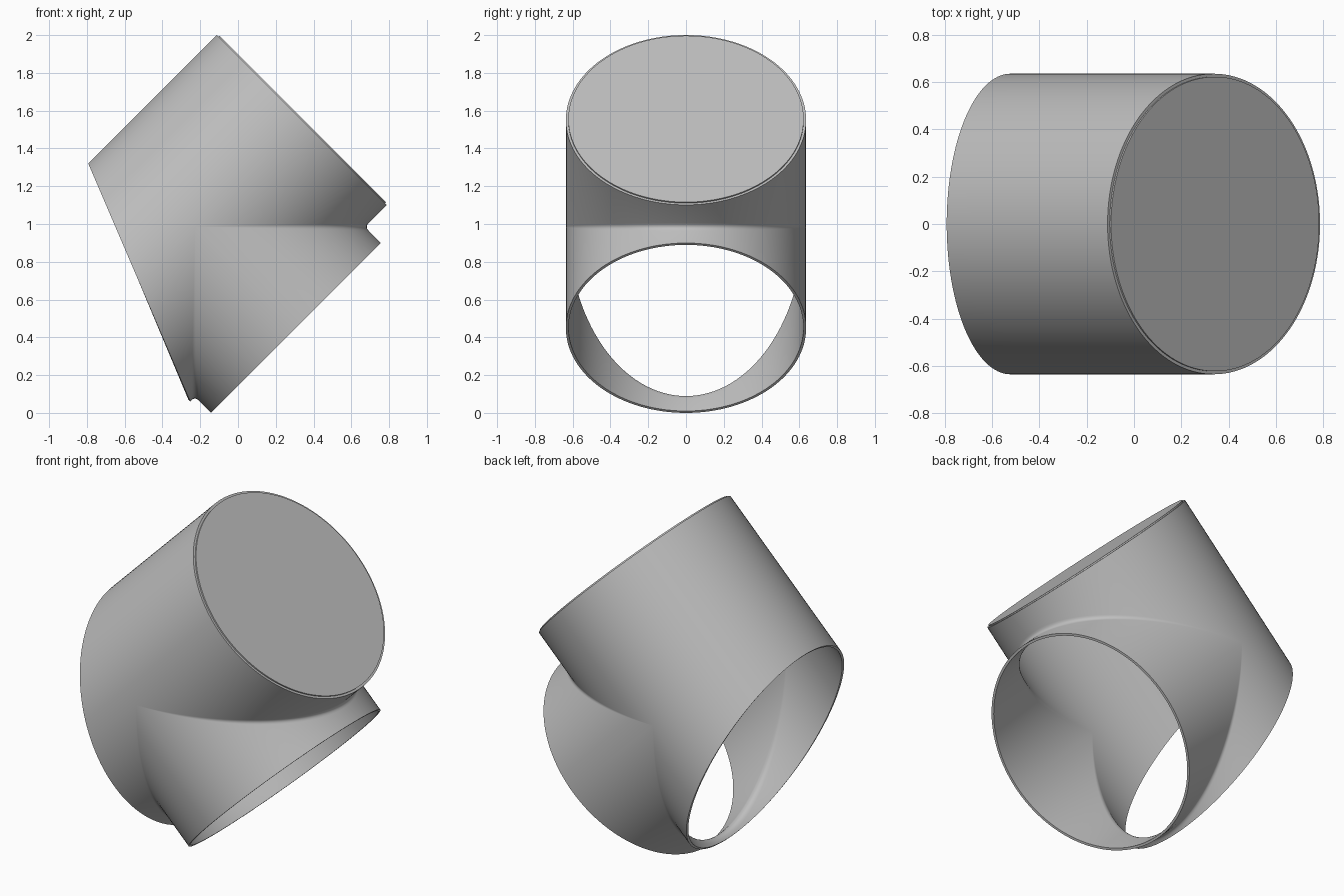
import bpy, bmesh, math
from mathutils import Vector, Matrix

if "Cube" in bpy.data.objects:
    bpy.data.objects.remove(bpy.data.objects["Cube"], do_unlink=True)

R = 0.636          # outer radius of both tubes
WALL = 0.014       # wall thickness
RIM = 0.80         # closed end of the main tube
MOUTH = 0.757      # open end of the branch tube
N = 128            # columns around each tube
FILLET = 0.028     # largest setback of the blended joint
H = math.sqrt(0.5)

grey = bpy.data.materials.new("plain_grey")
grey.use_nodes = True
grey.diffuse_color = (0.52, 0.52, 0.52, 1)
grey.node_tree.nodes["Principled BSDF"].inputs["Base Color"].default_value = (0.52, 0.52, 0.52, 1)


def place(u, v, y):
    """u runs along the main tube, v along the branch tube."""
    return Vector((-0.228 + (u + v) * H, y, 0.985 + (u - v) * H))


def slant(v):
    """Mitred lower end of the main tube."""
    return -0.417 - 0.4 * v


def finish(name, bm):
    mesh = bpy.data.meshes.new(name)
    bm.to_mesh(mesh)
    bm.free()
    mesh.materials.append(grey)
    obj = bpy.data.objects.new(name, mesh)
    bpy.context.collection.objects.link(obj)
    bpy.ops.object.select_all(action="DESELECT")
    obj.select_set(True)
    bpy.context.view_layer.objects.active = obj
    return obj


def sheet(bm, columns):
    """Join neighbouring columns of points with quads."""
    grid = [[bm.verts.new(p) for p in col] for col in columns]
    for a, b in zip(grid, grid[1:]):
        for k in range(len(a) - 1):
            bm.faces.new((a[k], a[k + 1], b[k + 1], b[k]))


def joint_column(angle, side):
    """Main tube end, rounded inner corner, branch mouth."""
    v, y = R * math.cos(angle), R * math.sin(angle)
    d = FILLET * v / R
    pts = [(RIM if side > 0 else slant(v), v)]
    for k in range(6):
        t = k / 5
        pts.append((side * (v + d * (1 - t) ** 2), v + d * t * t))
    pts.append((side * v, MOUTH))
    return [place(u, w, y) for u, w in pts]


def back_column(angle):
    v, y = R * math.cos(angle), R * math.sin(angle)
    return [place(u, v, y) for u in (slant(v), 0, RIM)]


# Pipe shell: plain half of the main tube, then both sides of the branch joint
bm = bmesh.new()
steps = [math.pi * i / (N // 2) for i in range(N // 2 + 1)]
sheet(bm, [back_column(math.pi / 2 + a) for a in steps])
for side in (1, -1):
    sheet(bm, [joint_column(a - math.pi / 2, side) for a in steps])
bmesh.ops.remove_doubles(bm, verts=bm.verts, dist=0.00002)
bmesh.ops.recalc_face_normals(bm, faces=bm.faces)
bm.normal_update()
top = max(bm.faces, key=lambda f: f.calc_center_median().z)
if top.normal.z < 0:
    bmesh.ops.reverse_faces(bm, faces=bm.faces)
shell = finish("pipe_shell", bm)
solid = shell.modifiers.new("wall", "SOLIDIFY")
solid.thickness = WALL
solid.offset = -1
bpy.ops.object.modifier_apply(modifier=solid.name)
bpy.ops.object.shade_smooth_by_angle(angle=math.radians(35))

# Closing disc, standing slightly proud of the rim
bm = bmesh.new()
axis = Vector((H, 0, H))
turn = axis.to_track_quat("Z", "Y").to_matrix().to_4x4()
bmesh.ops.create_cone(bm, cap_ends=True, segments=N, radius1=R - WALL + 0.001,
                      radius2=R - WALL + 0.001, depth=0.02,
                      matrix=Matrix.Translation(place(RIM - 0.002, 0, 0)) @ turn)
finish("end_cap", bm)
bpy.ops.object.shade_smooth_by_angle(angle=math.radians(35))
